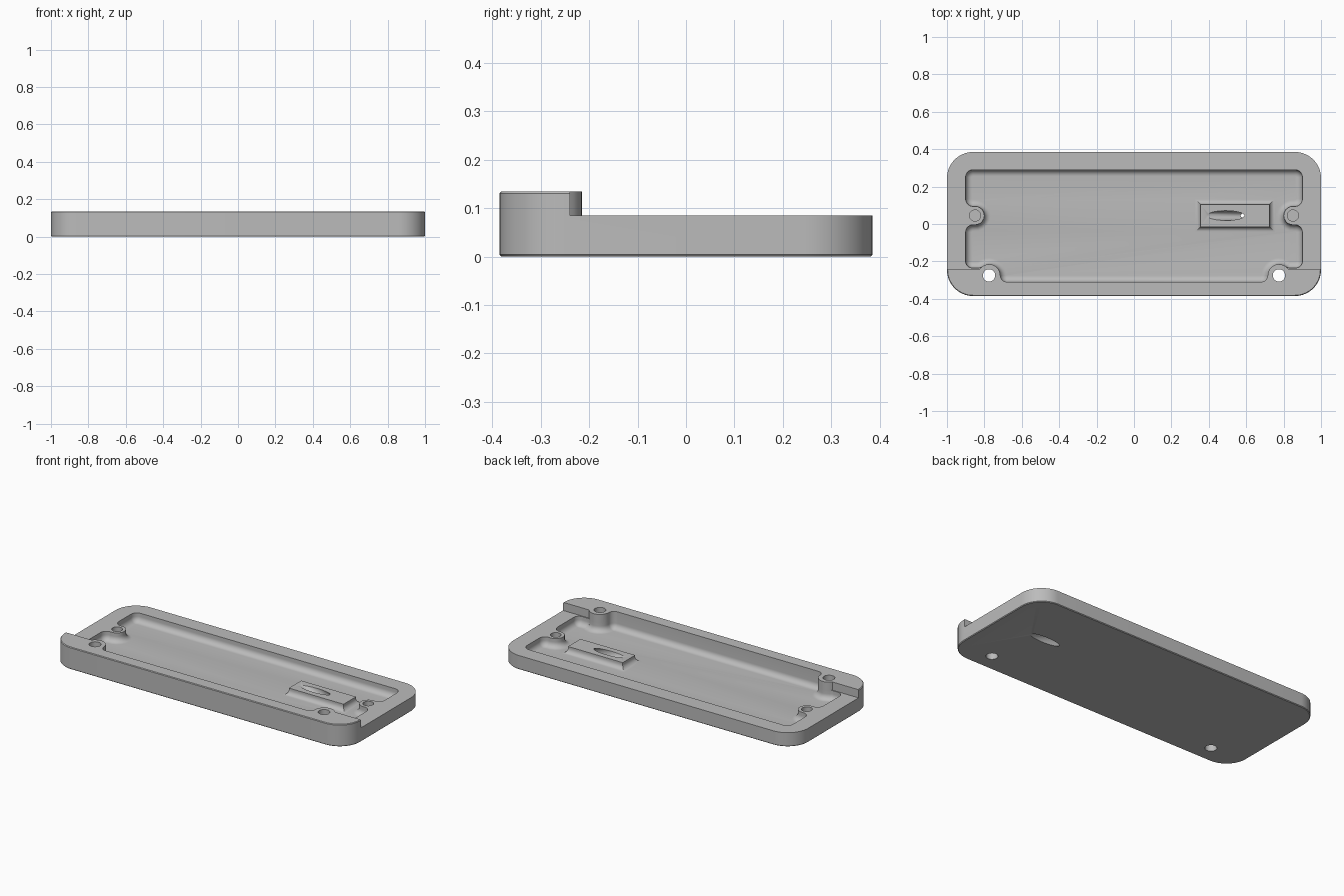
import bpy, bmesh
from math import cos, sin, pi, radians

if "Cube" in bpy.data.objects:
    bpy.data.objects.remove(bpy.data.objects["Cube"])

RIM, TOP, FLOOR, FILLET = 0.085, 0.135, 0.03, 0.034
POST_X, POST_Y, POST_R = 0.775, -0.275, 0.06
BOSS_X, BOSS_Y, BOSS_R = 0.85, 0.045, 0.05

grey = bpy.data.materials.new("grey_plastic")
grey.use_nodes = True
colour = (0.5, 0.5, 0.5, 1)
grey.diffuse_color = colour
grey.node_tree.nodes["Principled BSDF"].inputs["Base Color"].default_value = colour


def outline(arcs, inset=0.0, steps=10):
    """Closed outline from arcs (x, y, radius, start, end); straight runs join them."""
    pts = []
    for x, y, r, a, b in arcs:
        if r == 0:
            pts.append((x, y))
            continue
        rr = r - inset if b > a else r + inset
        for i in range(steps + 1):
            t = radians(a + (b - a) * i / steps)
            pts.append((x + rr * cos(t), y + rr * sin(t)))
    return pts


def mirrored(right):
    """Complete a right-half arc list with its reflection."""
    return right + [(-x, y, r, 180 - b, 180 - a) for x, y, r, a, b in reversed(right)]


def loft(name, sections):
    """Closed solid through (outline, z) sections, listed upwards."""
    bm = bmesh.new()
    rings = [[bm.verts.new((x, y, z)) for x, y in pts] for pts, z in sections]
    n = len(rings[0])
    for lo, hi in zip(rings, rings[1:]):
        for i in range(n):
            j = (i + 1) % n
            bm.faces.new((lo[i], lo[j], hi[j], hi[i]))
    bm.faces.new(rings[0][::-1])
    bm.faces.new(rings[-1])
    bmesh.ops.recalc_face_normals(bm, faces=bm.faces)
    mesh = bpy.data.meshes.new(name)
    bm.to_mesh(mesh)
    bm.free()
    obj = bpy.data.objects.new(name, mesh)
    bpy.context.collection.objects.link(obj)
    mesh.materials.append(grey)
    return obj


def combine(target, other, operation):
    other.hide_render = True
    mod = target.modifiers.new(operation, 'BOOLEAN')
    mod.operation, mod.object, mod.solver = operation, other, 'EXACT'
    bpy.context.view_layer.objects.active = target
    bpy.ops.object.modifier_apply(modifier=mod.name)
    bpy.data.objects.remove(other)


def ellipse(x, y, rx, ry, n=40):
    return [(x + rx * cos(2 * pi * i / n), y + ry * sin(2 * pi * i / n)) for i in range(n)]


def rectangle(x, y, hx, hy):
    return [(x - hx, y - hy), (x + hx, y - hy), (x + hx, y + hy), (x - hx, y + hy)]


# Outer shell with tiny chamfers
shell = mirrored([(0.86, -0.245, 0.14, -90, 0), (0.86, 0.245, 0.14, 0, 90)])
edge = 0.004
tray = loft("tray", [(outline(shell, d, 16), z) for d, z in
                     ((edge, 0), (0, edge), (0, TOP - edge), (edge, TOP))])

# Lower the rim behind the front lip, leaving the two round posts
step = [(-2, -0.24, 0, 0, 0),
        (-POST_X, POST_Y, POST_R, 144.3, 35.7),
        (POST_X, POST_Y, POST_R, 144.3, 35.7),
        (2, -0.24, 0, 0, 0), (2, 1, 0, 0, 0), (-2, 1, 0, 0, 0)]
pts = outline(step)
combine(tray, loft("step_cutter", [(pts, RIM), (pts, 0.3)]), 'DIFFERENCE')

# Cavity flowing round posts and side bosses, with a filleted floor
cavity = mirrored([
    (0.679, -0.274, 0.036, -90, 0),
    (POST_X, POST_Y, POST_R, 180, 52.3),
    (0.834, -0.199, 0.036, 232.3, 270),
    (0.864, -0.199, 0.036, -90, 0),
    (0.86, -0.0444, 0.04, 0, 96.4),
    (BOSS_X, BOSS_Y, BOSS_R, -83.6, -276.4),
    (0.86, 0.1344, 0.04, -96.4, 0),
    (0.86, 0.25, 0.04, 0, 90)])
sections = []
for i in range(9):
    t = pi / 2 * i / 8
    sections.append((outline(cavity, FILLET * (1 - sin(t))), FLOOR + FILLET * (1 - cos(t))))
sections.append((outline(cavity), 0.3))
combine(tray, loft("cavity_cutter", sections), 'DIFFERENCE')

# Raised block on the floor with a flared foot
flare = 0.03
foot = [(rectangle(0.54, 0.045, 0.185 + flare, 0.06 + flare), FLOOR - 0.01)]
for i in range(7):
    t = pi / 2 * i / 6
    grow = flare * (1 - sin(t))
    foot.append((rectangle(0.54, 0.045, 0.185 + grow, 0.06 + grow),
                 FLOOR + flare * (1 - cos(t))))
foot.append((rectangle(0.54, 0.045, 0.185, 0.06), 0.07))
combine(tray, loft("cord_block", foot), 'UNION')

# Slanted cord tunnel through block and base
tunnel = [(ellipse(0.67 - 0.18 * z / 0.07, 0.045, 0.1, 0.026), z) for z in (-0.02, 0.1)]
combine(tray, loft("tunnel_cutter", tunnel), 'DIFFERENCE')

# Screw holes: through the posts, blind in the bosses
for side in (-1, 1):
    for x, y, r, bottom in ((POST_X, POST_Y, 0.033, -0.1), (BOSS_X, BOSS_Y, 0.03, 0.035)):
        ring = ellipse(side * x, y, r, r)
        combine(tray, loft("hole_cutter", [(ring, bottom), (ring, 0.3)]), 'DIFFERENCE')

# Smooth curves, crisp edges
bpy.ops.object.select_all(action='DESELECT')
tray.select_set(True)
bpy.context.view_layer.objects.active = tray
bpy.ops.object.shade_smooth_by_angle(angle=radians(30))
